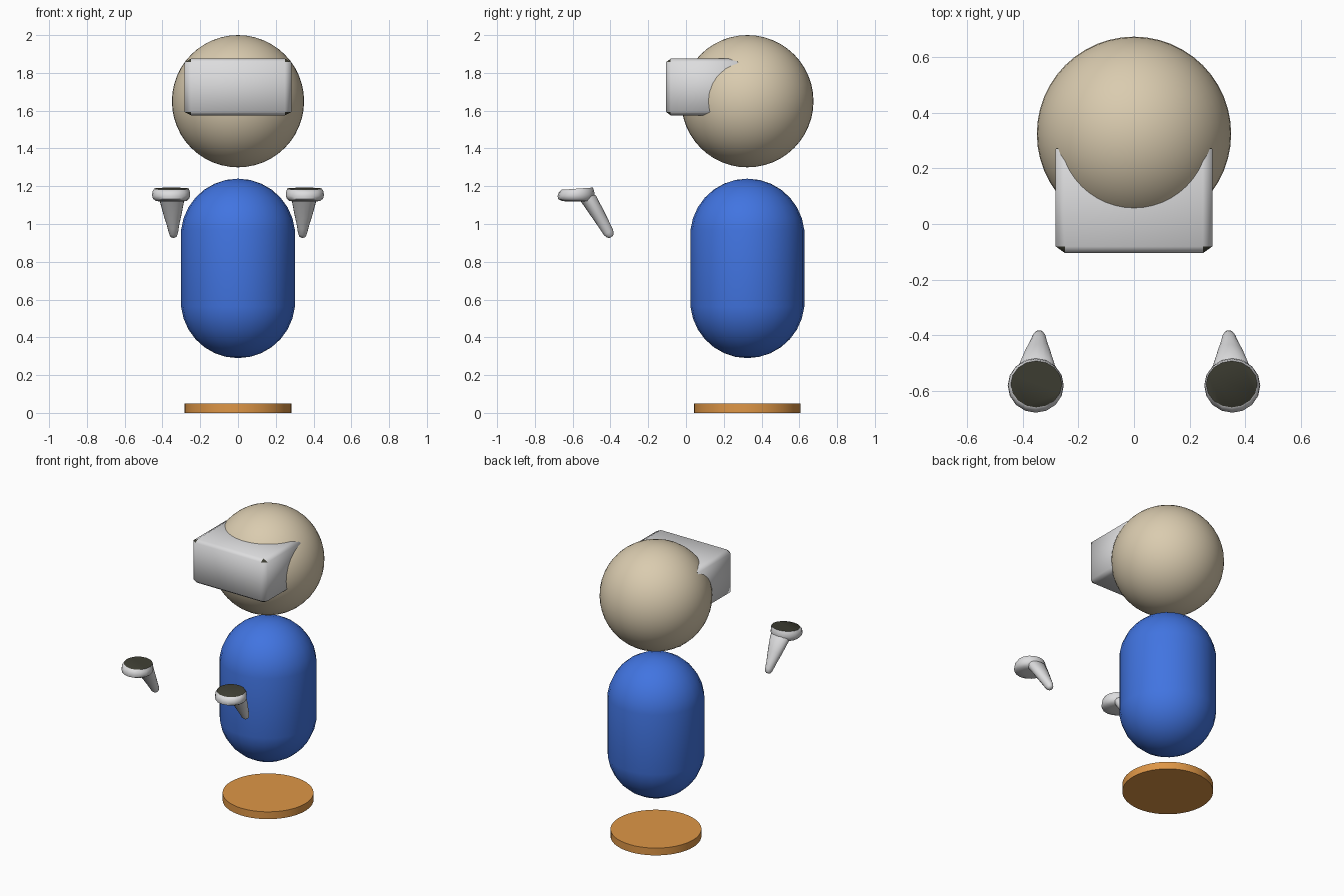
import bpy, bmesh, math
from mathutils import Vector

if "Cube" in bpy.data.objects:
    bpy.data.objects.remove(bpy.data.objects["Cube"])

CY = 0.325  # y of the head/body axis


def mat(name, rgb):
    m = bpy.data.materials.new(name)
    m.diffuse_color = (*rgb, 1)
    m.use_nodes = True
    m.node_tree.nodes["Principled BSDF"].inputs["Base Color"].default_value = m.diffuse_color
    return m


TAN = mat("tan", (0.70, 0.60, 0.43))
BLUE = mat("blue", (0.053, 0.175, 0.75))
ORANGE = mat("orange", (0.73, 0.305, 0.062))
WHITE = mat("light_grey", (0.72, 0.72, 0.73))
DARK = mat("dark_olive", (0.048, 0.048, 0.033))


def finish(name, bm, mats, angle=40):
    bmesh.ops.recalc_face_normals(bm, faces=bm.faces)
    me = bpy.data.meshes.new(name)
    bm.to_mesh(me)
    bm.free()
    ob = bpy.data.objects.new(name, me)
    bpy.context.collection.objects.link(ob)
    for m in mats:
        me.materials.append(m)
    bpy.ops.object.select_all(action='DESELECT')
    ob.select_set(True)
    bpy.context.view_layer.objects.active = ob
    bpy.ops.object.shade_smooth_by_angle(angle=math.radians(angle))
    return ob


def loft(bm, rings, n=16):
    """Skin ellipses (x, y, z, radius_x, radius_other, tilt_degrees); returns first cap."""
    loops = []
    for x, y, z, rx, rt, tilt in rings:
        a = math.radians(tilt)
        side = Vector((0, math.cos(a), math.sin(a)))
        loops.append([bm.verts.new(Vector((x, y, z)) + Vector((rx * math.cos(t), 0, 0))
                                   + side * rt * math.sin(t))
                      for t in (2 * math.pi * i / n for i in range(n))])
    for a, b in zip(loops, loops[1:]):
        for i in range(n):
            j = (i + 1) % n
            bm.faces.new((a[i], a[j], b[j], b[i]))
    bm.faces.new(loops[-1])
    return bm.faces.new(loops[0])


# head
bm = bmesh.new()
bmesh.ops.create_uvsphere(bm, u_segments=48, v_segments=24, radius=0.35)
bmesh.ops.translate(bm, verts=bm.verts, vec=(0, CY, 1.65))
finish("head", bm, [TAN])

# body: capsule made by splitting a sphere at its equator
bm = bmesh.new()
bmesh.ops.create_uvsphere(bm, u_segments=24, v_segments=15, radius=0.303)
for v in bm.verts:
    v.co.z += 0.172 if v.co.z > 0 else -0.172
bmesh.ops.translate(bm, verts=bm.verts, vec=(0, CY, 0.765))
finish("body", bm, [BLUE], 60)

# base disc
bm = bmesh.new()
bmesh.ops.create_cone(bm, cap_ends=True, segments=48, radius1=0.282, radius2=0.282, depth=0.05)
bmesh.ops.translate(bm, verts=bm.verts, vec=(0, CY, 0.025))
finish("base_disc", bm, [ORANGE])

# headset: chamfered block pushed into the face, dark clipped corners
bm = bmesh.new()
bmesh.ops.create_cube(bm, size=2)
bmesh.ops.bevel(bm, geom=bm.edges[:], offset=0.12, segments=1, affect='EDGES')
for f in bm.faces:
    f.material_index = 1 if len(f.verts) == 3 else 0
bmesh.ops.scale(bm, verts=bm.verts, vec=(0.282, 0.2, 0.15))
bmesh.ops.translate(bm, verts=bm.verts, vec=(0, 0.095, 1.725))
finish("headset", bm, [WHITE, DARK], 65)

# hand controllers: round pod with dark top, and a tapering grip
bm = bmesh.new()
pad = loft(bm, [
    (0.352, -0.577, 1.187, 0.092, 0.084, 4),
    (0.354, -0.581, 1.172, 0.099, 0.094, 4),
    (0.354, -0.582, 1.152, 0.101, 0.098, 3),
    (0.354, -0.582, 1.135, 0.097, 0.095, 2),
    (0.354, -0.578, 1.122, 0.082, 0.078, 0),
    (0.352, -0.575, 1.118, 0.050, 0.045, 0)])
pad.material_index = 1
loft(bm, [
    (0.352, -0.545, 1.160, 0.068, 0.036, 20),
    (0.350, -0.512, 1.128, 0.066, 0.042, 31),
    (0.347, -0.465, 1.050, 0.048, 0.036, 31),
    (0.344, -0.430, 0.990, 0.032, 0.031, 31),
    (0.342, -0.410, 0.955, 0.025, 0.028, 31),
    (0.342, -0.400, 0.938, 0.019, 0.020, 31),
    (0.342, -0.396, 0.931, 0.009, 0.010, 31)])
hands = finish("hand_controllers", bm, [WHITE, DARK], 50)
mirror = hands.modifiers.new("mirror", 'MIRROR')
mirror.use_axis = (True, False, False)
